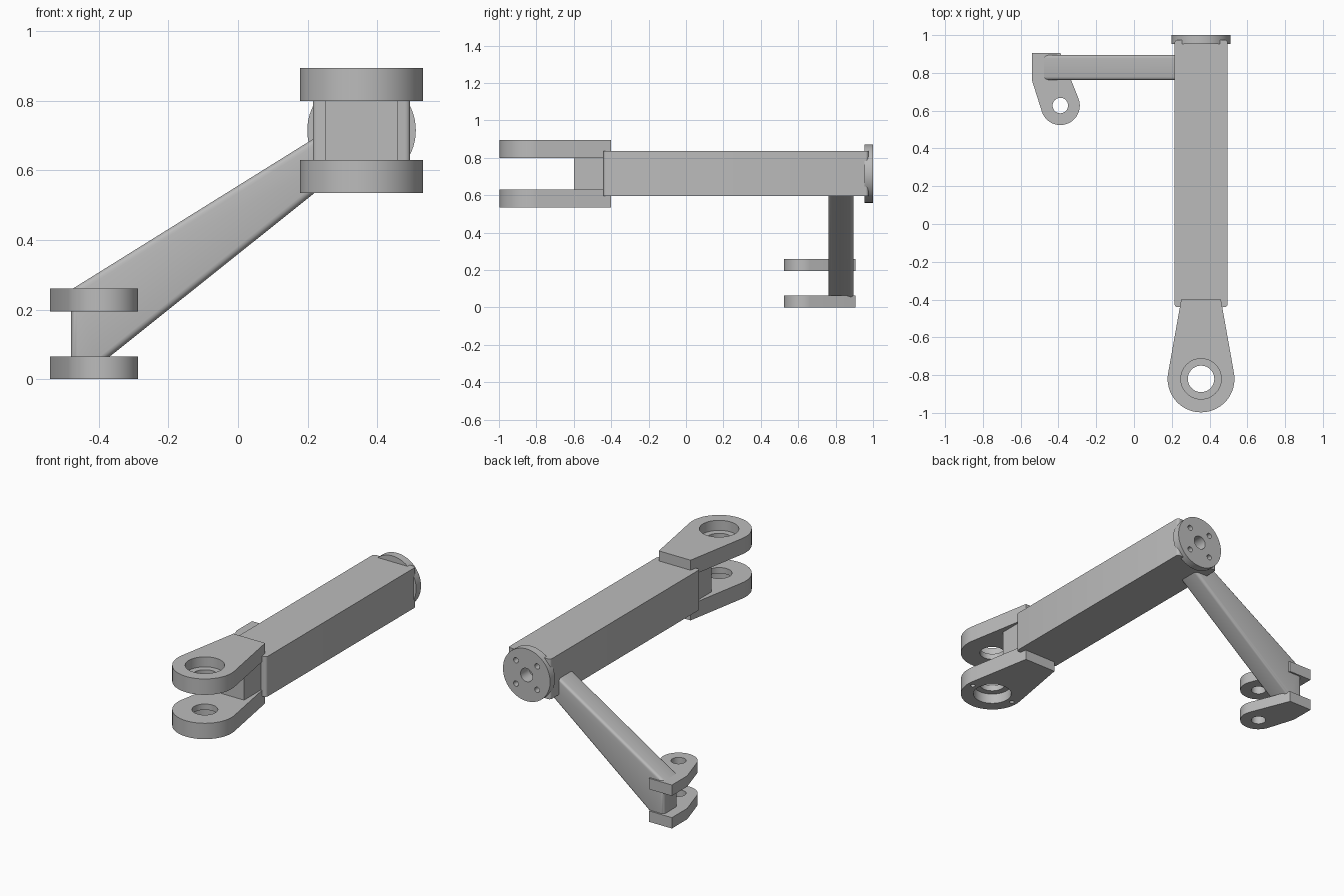
import bpy, bmesh, math
from mathutils import Vector, Matrix
from mathutils.geometry import convex_hull_2d

cube = bpy.data.objects.get("Cube")
if cube:
    bpy.data.objects.remove(cube, do_unlink=True)

metal = bpy.data.materials.new("plain grey metal")
metal.use_nodes = True
GREY = (0.5, 0.5, 0.5, 1)
metal.diffuse_color = GREY
metal.node_tree.nodes["Principled BSDF"].inputs["Base Color"].default_value = GREY


def finish(name, bm):
    bmesh.ops.recalc_face_normals(bm, faces=bm.faces)
    mesh = bpy.data.meshes.new(name)
    bm.to_mesh(mesh)
    bm.free()
    mesh.materials.append(metal)
    obj = bpy.data.objects.new(name, mesh)
    bpy.context.collection.objects.link(obj)
    return obj


def prism(name, base, offset, bevel=0, pick=None, segments=4):
    """Extrude an outline along offset and round the picked edges."""
    bm = bmesh.new()
    face = bm.faces.new([bm.verts.new(p) for p in base])
    new = bmesh.ops.extrude_face_region(bm, geom=[face], use_keep_orig=True)["geom"]
    bmesh.ops.translate(bm, vec=offset, verts=[v for v in new if isinstance(v, bmesh.types.BMVert)])
    if bevel:
        bmesh.ops.bevel(bm, geom=[e for e in bm.edges if pick(e)], offset=bevel,
                        segments=segments, profile=0.5, affect='EDGES')
    return finish(name, bm)


def box(name, x, y, z, **kw):
    base = [(x[0], y[0], z[0]), (x[1], y[0], z[0]), (x[1], y[1], z[0]), (x[0], y[1], z[0])]
    return prism(name, base, (0, 0, z[1] - z[0]), **kw)


def cylinder(name, centre, radius, depth, axis='Z', sides=64):
    bm = bmesh.new()
    turn = Matrix.Rotation(math.pi / 2, 4, 'X') if axis == 'Y' else Matrix()
    bmesh.ops.create_cone(bm, cap_ends=True, segments=sides, radius1=radius, radius2=radius,
                          depth=depth, matrix=Matrix.Translation(centre) @ turn)
    return finish(name, bm)


def cut(obj, cutters):
    """Drill the cutters out of the part, then discard them."""
    for c in cutters:
        mod = obj.modifiers.new("drill", 'BOOLEAN')
        mod.operation, mod.solver, mod.object = 'DIFFERENCE', 'EXACT', c
    graph = bpy.context.evaluated_depsgraph_get()
    mesh = bpy.data.meshes.new_from_object(obj.evaluated_get(graph))
    obj.modifiers.clear()
    obj.data = mesh
    for c in cutters:
        bpy.data.objects.remove(c, do_unlink=True)


def lug(name, corners, centre, radius, z, thick):
    """Plate tapering from its corners to a round eye."""
    pts = [Vector(c) for c in corners]
    pts += [Vector(centre) + radius * Vector((math.cos(a), math.sin(a)))
            for a in (math.tau * i / 72 for i in range(72))]
    return prism(name, [(*pts[i], z) for i in convex_hull_2d(pts)], (0, 0, thick))


def upright(e):
    d = e.verts[0].co - e.verts[1].co
    return abs(d.z) > 0.1 and abs(d.x) + abs(d.y) < 1e-4


CX, CZ = 0.355, 0.715

# Main square beam and the narrower block at its front end
beam = box("main_beam", (0.215, 0.495), (-0.44, 0.975), (0.595, 0.835), bevel=0.015, pick=upright)
box("fork_block", (0.25, 0.46), (-0.6, -0.42), (0.62, 0.81))

# Large fork plates with counterbored eyes
EYE = (CX, -0.82)
for name, z, face in (("upper_fork_plate", 0.8, 0.895), ("lower_fork_plate", 0.535, 0.535)):
    plate = lug(name, [(0.25, -0.4), (0.46, -0.4)], EYE, 0.177, z, 0.095)
    drills = [cylinder("bore", (*EYE, z), 0.07, 0.4),
              cylinder("counterbore", (*EYE, face), 0.107, 0.12)]
    if name.startswith("lower"):
        drills += [cylinder("pin_hole", (CX + s * 0.143, EYE[1], face), 0.013, 0.06, sides=24)
                   for s in (-1, 1)]
    cut(plate, drills)


# Round mounting flange with one centre hole and four bolt holes
def flange_drills():
    holes = [cylinder("centre_hole", (CX, 1, CZ), 0.04, 0.16, 'Y', 32)]
    for sx in (-1, 1):
        for sz in (-1, 1):
            holes.append(cylinder("bolt_hole", (CX + sx * 0.07, 1, CZ + sz * 0.07),
                                  0.016, 0.12, 'Y', 24))
    return holes


flange = cylinder("rear_flange", (CX, 0.977, CZ), 0.156, 0.046, 'Y')
cut(flange, flange_drills())
cut(beam, flange_drills())

# Sloping side arm with rounded long edges
profile = [(-0.48, 0.04), (-0.4, 0.04), (0.295, 0.595), (0.4, 0.68), (0.4, 0.805), (-0.48, 0.257)]
prism("side_arm", [(x, 0.762, z) for x, z in profile], (0, 0.133, 0), bevel=0.018,
      pick=lambda e: abs(e.verts[0].co.y - e.verts[1].co.y) < 1e-4)

# Small fork plates at the end of the arm
SMALL_EYE = (-0.39, 0.627)
for name, z in (("arm_upper_plate", 0.195), ("arm_lower_plate", 0)):
    plate = lug(name, [(-0.54, 0.905), (-0.39, 0.905), (-0.54, 0.76)], SMALL_EYE, 0.103, z, 0.065)
    cut(plate, [cylinder("bore", (*SMALL_EYE, z), 0.041, 0.3, sides=40)])

# Smooth the curved walls, keep the edges crisp
bpy.ops.object.select_all(action='DESELECT')
parts = [o for o in bpy.context.collection.objects if o.type == 'MESH' and metal.name in o.data.materials]
for o in parts:
    o.select_set(True)
bpy.context.view_layer.objects.active = parts[0]
bpy.ops.object.shade_smooth_by_angle(angle=math.radians(30))
